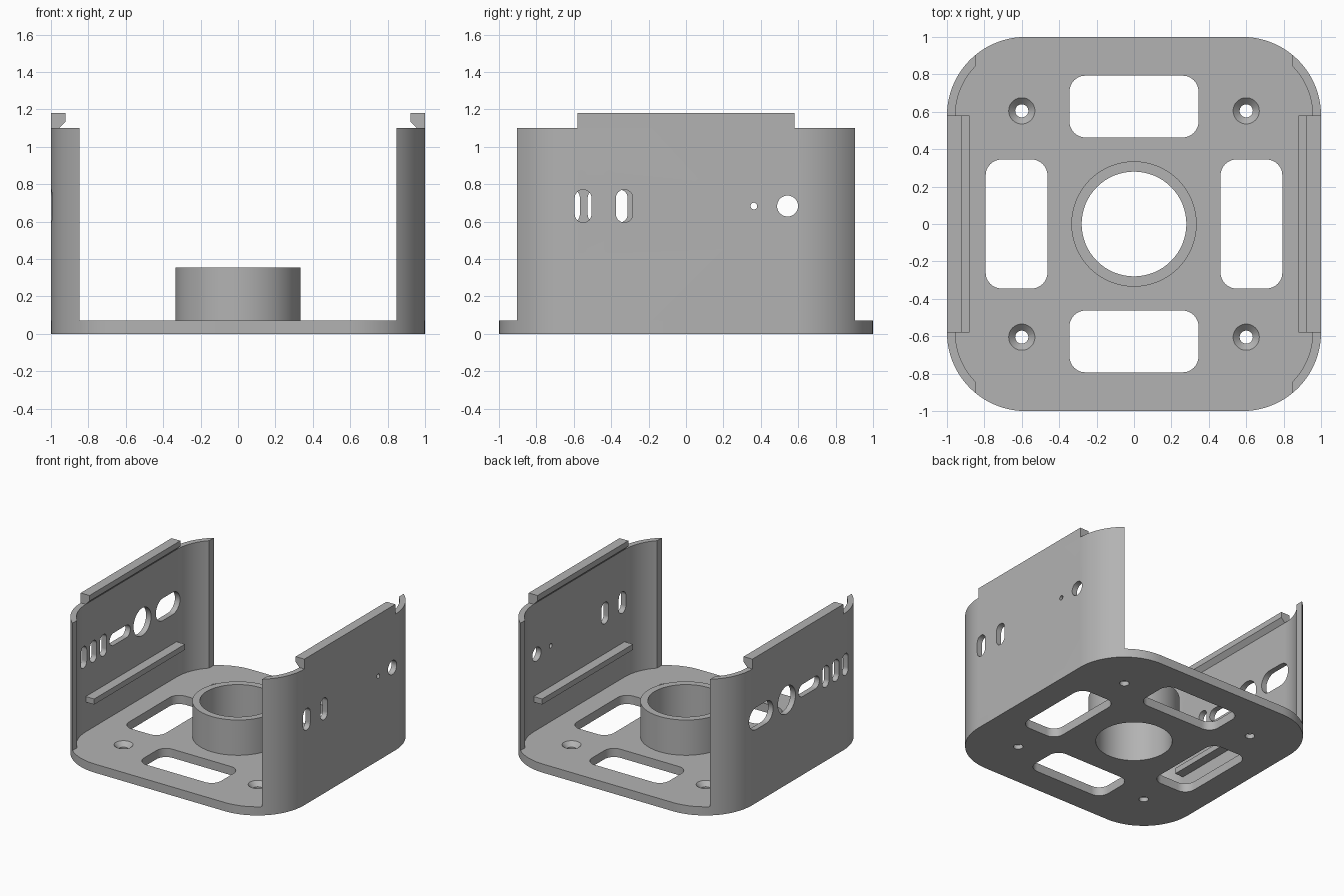
import bpy, bmesh
from math import sin, cos, pi, radians, acos
from mathutils import Vector

cube = bpy.data.objects.get("Cube")
if cube:
    bpy.data.objects.remove(cube, do_unlink=True)

grey = bpy.data.materials.new("plain grey")
grey.use_nodes = True
grey.diffuse_color = (0.45, 0.45, 0.45, 1)
grey.node_tree.nodes["Principled BSDF"].inputs["Base Color"].default_value = (0.45, 0.45, 0.45, 1)


def arc(cx, cy, r, a0, a1, steps=16):
    return [(cx + r * cos(a0 + (a1 - a0) * i / steps),
             cy + r * sin(a0 + (a1 - a0) * i / steps)) for i in range(steps + 1)]


def circle(r, cx=0, cy=0, steps=64):
    return arc(cx, cy, r, 0, 2 * pi, steps)[:-1]


def rounded(w, h, r, cx=0, cy=0, steps=12):
    """Rounded rectangle; a radius of half the short side makes a stadium slot."""
    pts = []
    for i, (sx, sy) in enumerate(((1, 1), (-1, 1), (-1, -1), (1, -1))):
        corner = arc(cx + sx * (w / 2 - r), cy + sy * (h / 2 - r), r,
                     i * pi / 2, (i + 1) * pi / 2, steps)
        for p in corner:
            if not pts or (Vector(p) - Vector(pts[-1])).length > 1e-5:
                pts.append(p)
    if (Vector(pts[0]) - Vector(pts[-1])).length < 1e-5:
        pts.pop()
    return pts


def make_object(name, bm):
    bmesh.ops.recalc_face_normals(bm, faces=bm.faces)
    mesh = bpy.data.meshes.new(name)
    bm.to_mesh(mesh)
    bm.free()
    mesh.materials.append(grey)
    obj = bpy.data.objects.new(name, mesh)
    bpy.context.collection.objects.link(obj)
    return obj


def prism(name, outline, lo, hi, axis="z"):
    """Extrude an outline; its two coordinates follow the axis cyclically."""
    place = {"z": lambda u, v, w: (u, v, w),
             "x": lambda u, v, w: (w, u, v),
             "y": lambda u, v, w: (v, w, u)}[axis]
    bm = bmesh.new()
    low = [bm.verts.new(place(u, v, lo)) for u, v in outline]
    high = [bm.verts.new(place(u, v, hi)) for u, v in outline]
    bm.faces.new(low[::-1])
    bm.faces.new(high)
    for i in range(len(low)):
        j = (i + 1) % len(low)
        bm.faces.new((low[i], low[j], high[j], high[i]))
    return make_object(name, bm)


def cone(name, x, y, r0, r1, z0, z1):
    bm = bmesh.new()
    bmesh.ops.create_cone(bm, cap_ends=True, segments=48, radius1=r0, radius2=r1, depth=z1 - z0)
    bmesh.ops.translate(bm, verts=bm.verts, vec=(x, y, (z0 + z1) / 2))
    return make_object(name, bm)


def activate(obj):
    bpy.ops.object.select_all(action="DESELECT")
    obj.select_set(True)
    bpy.context.view_layer.objects.active = obj


def cut(obj, cutters):
    activate(obj)
    for cutter in cutters:
        mod = obj.modifiers.new("cut", "BOOLEAN")
        mod.operation = "DIFFERENCE"
        mod.solver = "EXACT"
        mod.object = cutter
        bpy.ops.object.modifier_apply(modifier=mod.name)
        bpy.data.objects.remove(cutter, do_unlink=True)


def smooth(obj):
    activate(obj)
    bpy.ops.object.shade_smooth_by_angle(angle=radians(30))


BASE, TOP, R, THICK, END = 0.07, 1.1, 0.42, 0.045, 0.848
CORNER = 1 - R

# Base plate with bore, four windows and countersunk screw holes
base = prism("base_plate", rounded(2, 2, R, steps=24), 0, BASE)
cutters = [prism("bore_cutter", circle(0.28), -0.1, 0.2)]
for s in (-1, 1):
    cutters.append(prism("window_cutter", rounded(0.69, 0.33, 0.085, 0, s * 0.628), -0.1, 0.2))
    cutters.append(prism("window_cutter", rounded(0.33, 0.69, 0.085, s * 0.628, 0), -0.1, 0.2))
    for t in (-1, 1):
        x, y = s * 0.6, t * 0.605
        cutters.append(prism("screw_cutter", circle(0.035, x, y, 48), -0.1, 0.2))
        cutters.append(cone("countersink_cutter", x, y, 0.03, 0.08, 0.03, 0.08))
cut(base, cutters)
smooth(base)

# Central collar
collar = prism("centre_collar", circle(0.335), BASE, 0.355)
cut(collar, [prism("collar_cutter", circle(0.28), 0, 0.5)])
smooth(collar)


def wall_section(side):
    """Thin strip that follows the plate edge and wraps part of each corner."""
    def bend(r):
        a = acos((END - CORNER) / r)
        return (arc(CORNER, -CORNER, r, -a, 0, 20) + arc(CORNER, CORNER, r, 0, a, 20))
    return [(side * x, y) for x, y in bend(R) + bend(R - THICK)[::-1]]


# Openings in each wall: outlines in y and z
MID = 0.683
openings = {
    1: [rounded(0.09, 0.175, 0.0449, y, MID) for y in (-0.55, -0.33)]
       + [circle(0.018, 0.363, MID, 24), circle(0.056, 0.543, MID, 48)],
    -1: [rounded(0.085, 0.175, 0.0424, y, MID) for y in (-0.61, -0.483, -0.355)]
        + [rounded(0.265, 0.1, 0.0499, -0.143, MID), circle(0.112, 0.142, MID),
           rounded(0.305, 0.18, 0.0899, 0.468, MID)],
}

# Side walls, each with a top lip and an inner rail
for side, label in ((1, "left"), (-1, "right")):
    wall = prism(label + "_wall", wall_section(side), BASE, TOP)
    span = sorted((side * 0.7, side * 1.2))
    cut(wall, [prism("opening_cutter", o, *span, axis="x") for o in openings[side]])
    smooth(wall)

    inner = 1 - THICK
    lip = [(TOP, 1), (1.18, 1), (1.18, 0.922), (1.135, 0.922), (TOP, inner)]
    prism(label + "_top_lip", [(z, side * x) for z, x in lip], -CORNER, CORNER, "y")
    rail = [(0.31, inner), (0.355, inner), (0.355, 0.88), (0.31, 0.88)]
    prism(label + "_inner_rail", [(z, side * x) for z, x in rail], -CORNER, CORNER, "y")
